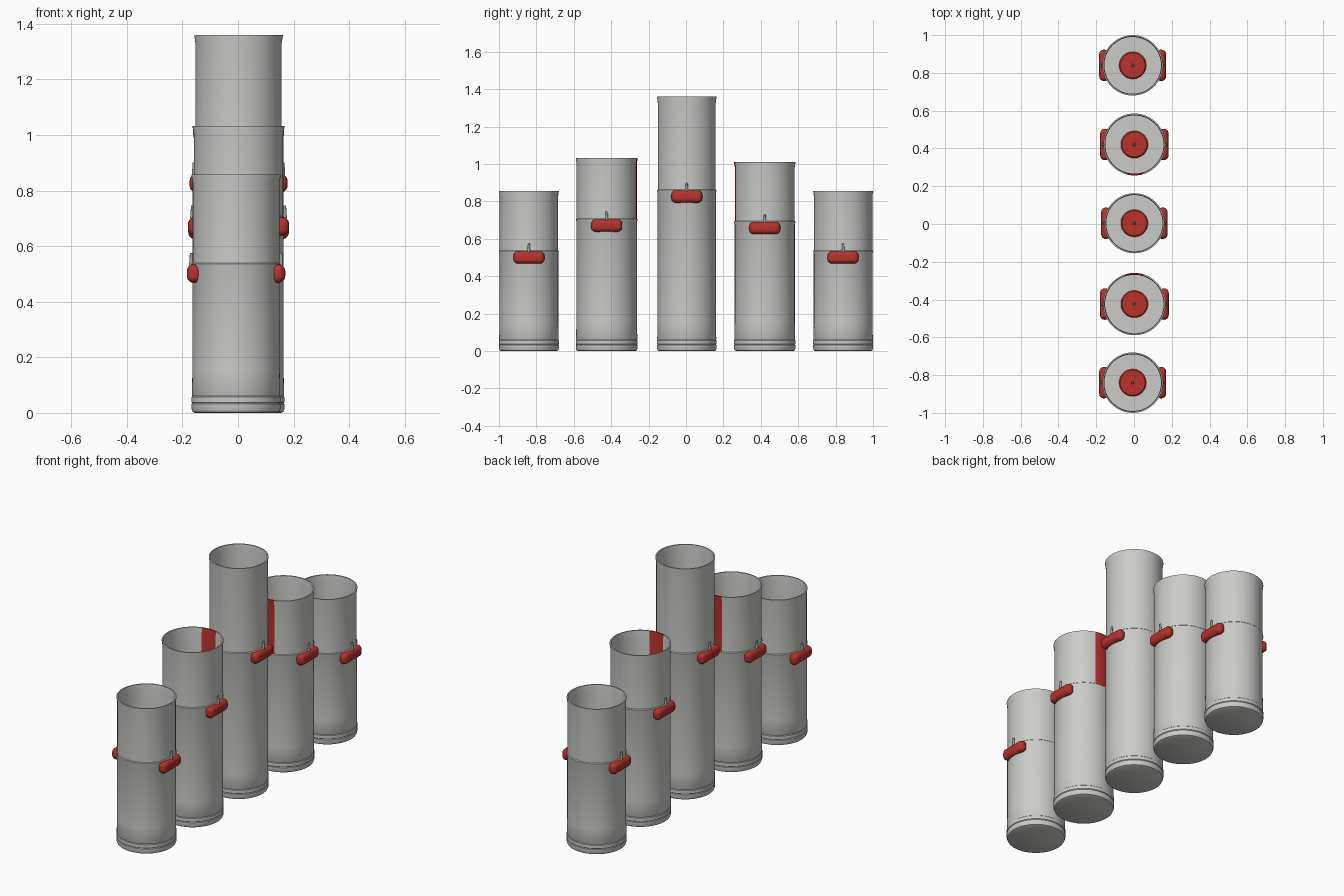
import bpy, bmesh, math
from mathutils import Matrix

if "Cube" in bpy.data.objects:
    bpy.data.objects.remove(bpy.data.objects["Cube"])

SEG = 64


def material(name, rgb):
    m = bpy.data.materials.new(name)
    m.diffuse_color = (*rgb, 1)
    m.use_nodes = True
    m.node_tree.nodes["Principled BSDF"].inputs["Base Color"].default_value = m.diffuse_color
    return m


GLASS = material("pale_grey", (0.60, 0.60, 0.58))
RED = material("candle_red", (0.48, 0.032, 0.024))
WICK = material("wick_grey", (0.36, 0.36, 0.35))


def finish(bm, name, mats, loc):
    bmesh.ops.recalc_face_normals(bm, faces=bm.faces)
    me = bpy.data.meshes.new(name)
    bm.to_mesh(me)
    bm.free()
    ob = bpy.data.objects.new(name, me)
    bpy.context.collection.objects.link(ob)
    ob.location = loc
    for m in mats:
        me.materials.append(m)
    bpy.ops.object.select_all(action='DESELECT')
    bpy.context.view_layer.objects.active = ob
    ob.select_set(True)
    bpy.ops.object.shade_smooth_by_angle(angle=math.radians(35))
    return ob


def lathe(profile):
    """Spin an (r, z) profile whose ends lie on the axis."""
    bm = bmesh.new()
    vs = [bm.verts.new((r, 0, z)) for r, z in profile]
    es = [bm.edges.new(p) for p in zip(vs, vs[1:])]
    bmesh.ops.spin(bm, geom=vs + es, cent=(0, 0, 0), axis=(0, 0, 1),
                   angle=2 * math.pi, steps=SEG)
    bmesh.ops.remove_doubles(bm, verts=bm.verts, dist=1e-5)
    return bm


def vase(name, r, level, top, loc, stripe):
    # closed foot with two shallow grooves, seam at the fill level,
    # thin flared rim, inner wall, filled floor
    bm = lathe([(0, 0), (r - .012, 0), (r - .004, .004), (r, .014),
                (r, .032), (r - .003, .035), (r, .038),
                (r, .057), (r - .003, .060), (r - .001, .064),
                (r - .003, .15), (r - .003, level - .012),
                (r, level - .004), (r, level), (r - .004, level + .004),
                (r - .004, top - .03), (r, top - .005), (r, top),
                (r - .007, top), (r - .010, top - .03),
                (r - .010, level), (0, level)])
    # red vertical stripe on the wall facing the tall vase
    if stripe:
        for f in bm.faces:
            c = f.calc_center_median()
            if (c.z > level + .003 and c.xy.length > r * .8
                    and c.y * stripe > 0 and abs(c.x) < r * .28):
                f.material_index = 1
    finish(bm, name, [GLASS, RED], loc)


def float_lobe(name, x, level, loc):
    # rounded red pad bulging through the side wall
    bm = bmesh.new()
    bmesh.ops.create_cube(bm, size=1, matrix=Matrix.Translation((x, 0, level - .034))
                          @ Matrix.Diagonal((.052, .166, .066, 1)))
    bmesh.ops.bevel(bm, geom=bm.edges[:], offset=.0245, segments=6,
                    profile=.5, affect='EDGES')
    finish(bm, name, [RED], loc)


def wick(name, x, level, h, loc):
    bm = bmesh.new()
    bmesh.ops.create_cone(bm, cap_ends=True, segments=12, radius1=.008,
                          radius2=.005, depth=h,
                          matrix=Matrix.Translation((x, 0, level + h / 2)))
    finish(bm, name, [WICK], loc)


# name, x, y, radius, fill level, top, stripe side
SETS = [
    ("front_short", -.007, -.840, .160, .535, .857, 0),
    ("front_medium", .002, -.424, .165, .705, 1.032, 1),
    ("centre_tall", .002, .004, .159, .860, 1.360, 0),
    ("back_medium", .002, .421, .164, .692, 1.012, -1),
    ("back_short", -.007, .840, .160, .535, .857, 0),
]

for name, x, y, r, level, top, stripe in SETS:
    loc = (x, y, 0)
    vase(name + "_vase", r, level, top, loc, stripe)
    # floating candle top, centred on the filled surface
    finish(lathe([(0, level - .01), (.07, level - .01), (.072, level + .002),
                  (.066, level + .008), (0, level + .008)]),
           name + "_candle", [RED], loc)
    wick(name + "_wick", 0, level + .006, .045, loc)
    for side, s in (("right", 1), ("left", -1)):
        float_lobe(f"{name}_{side}_lobe", s * (r - .009), level, loc)
        wick(f"{name}_{side}_wick", s * (r + .001), level - .004, .045, loc)
